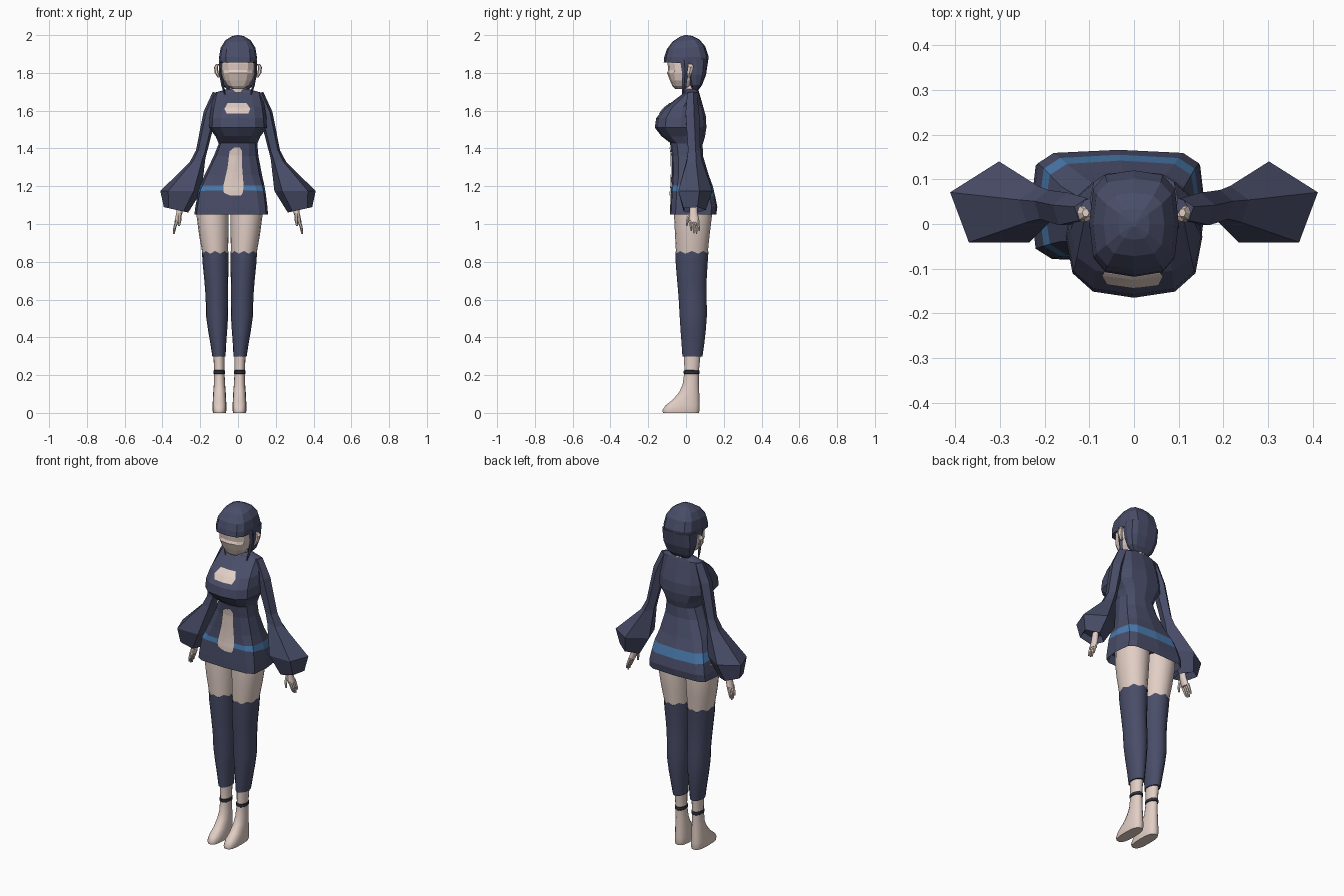
import bpy, bmesh, math
from mathutils import Vector
from mathutils.bvhtree import BVHTree


def material(name, rgb):
    m = bpy.data.materials.new(name)
    m.diffuse_color = (*rgb, 1)
    return m


NAVY = material("navy_cloth", (0.066, 0.074, 0.138))
SKIN = material("skin", (0.76, 0.62, 0.56))
BLUE = material("blue_band", (0.069, 0.20, 0.43))
DARK = material("dark_strap", (0.03, 0.032, 0.045))


def ring(z0, z1, cx, hw, yf, yb, n=12, p=2.0, jag=0.0):
    """Superellipse section; z runs from z0 at the front to z1 at the back."""
    pts = []
    for i in range(n):
        t = 2 * math.pi * i / n
        c, s = math.cos(t), math.sin(t)
        x = math.copysign(abs(c) ** (2 / p), c)
        y = math.copysign(abs(s) ** (2 / p), s)
        z = z0 + (z1 - z0) * (y + 1) / 2 + jag * (-1) ** i
        pts.append(Vector((cx + hw * x, (yf + yb) / 2 + (yb - yf) / 2 * y, z)))
    return pts


def loft(name, rings, mats, smooth=False, rule=None):
    """Skin a list of equal rings, cap the ends."""
    bm = bmesh.new()
    vs = [[bm.verts.new(p) for p in r] for r in rings]
    n = len(vs[0])
    for k in range(len(vs) - 1):
        for i in range(n):
            j = (i + 1) % n
            f = bm.faces.new((vs[k][i], vs[k][j], vs[k + 1][j], vs[k + 1][i]))
            f.material_index = rule(k) if rule else 0
            f.smooth = smooth
    bm.faces.new(vs[0])
    bm.faces.new(vs[-1])
    bmesh.ops.recalc_face_normals(bm, faces=bm.faces)
    return finish(name, bm, mats)


def finish(name, bm, mats):
    me = bpy.data.meshes.new(name)
    bm.to_mesh(me)
    bm.free()
    for m in mats:
        me.materials.append(m)
    ob = bpy.data.objects.new(name, me)
    bpy.context.collection.objects.link(ob)
    return ob


def limb(name, path, mat, n=6, smooth=False):
    """Mostly vertical tube through (x, y, z, rx, ry) stations."""
    return loft(name, [ring(z, z, x, rx, y - ry, y + ry, n) for x, y, z, rx, ry in path],
                [mat], smooth)


# dress body: z front, z back, centre x, half width, y front, y back, squareness
body = [
    (1.715, 1.715, 0, 0.055, 0.0, 0.065, 2.2),
    (1.695, 1.695, 0, 0.125, -0.01, 0.07, 2.5),
    (1.615, 1.625, 0, 0.142, -0.115, 0.09, 2.7),
    (1.56, 1.57, 0, 0.150, -0.158, 0.105, 2.7),
    (1.51, 1.51, 0, 0.153, -0.165, 0.108, 2.7),
    (1.465, 1.46, 0, 0.118, -0.13, 0.10, 2.6),
    (1.43, 1.42, 0, 0.102, -0.085, 0.088, 2.5),
    (1.36, 1.36, -0.01, 0.118, -0.075, 0.09, 2.6),
    (1.26, 1.26, -0.025, 0.152, -0.075, 0.12, 3),
    (1.205, 1.20, -0.03, 0.170, -0.077, 0.142, 4),
    (1.178, 1.145, -0.033, 0.180, -0.08, 0.155, 4.5),
    (1.09, 1.09, -0.035, 0.191, -0.084, 0.166, 5),
    (1.05, 1.05, -0.036, 0.195, -0.085, 0.16, 5),
    (1.10, 1.10, -0.036, 0.180, -0.075, 0.15, 5),
]
dress = loft("dress", [ring(*b[:6], n=12, p=b[6]) for b in body], [NAVY, BLUE],
             rule=lambda k: 1 if k == 9 else 0)

# skin openings in the dress, laid on its front surface
tree = BVHTree.FromPolygons([v.co for v in dress.data.vertices],
                            [p.vertices for p in dress.data.polygons])


def opening(name, rows, cols=8, sub=4):
    fine = []
    for a, b in zip(rows, rows[1:]):
        fine += [[a[q] + (b[q] - a[q]) * i / sub for q in range(3)] for i in range(sub)]
    fine.append(rows[-1])
    bm = bmesh.new()
    grid = []
    for z, xl, xr in fine:
        row = []
        for i in range(cols + 1):
            x = xl + (xr - xl) * i / cols
            hit = tree.ray_cast(Vector((x, -1, z)), Vector((0, 1, 0)))[0]
            row.append(bm.verts.new((x, hit.y - 0.006, z)))
        grid.append(row)
    for a, b in zip(grid, grid[1:]):
        for i in range(cols):
            f = bm.faces.new((a[i], b[i], b[i + 1], a[i + 1]))
            f.normal_update()
            if f.normal.y > 0:
                f.normal_flip()
    finish(name, bm, [SKIN])


opening("chest_opening", [(1.64, -0.055, 0.045), (1.61, -0.072, 0.065), (1.585, -0.06, 0.055)])
opening("belly_opening", [(1.405, -0.02, 0.01), (1.385, -0.045, 0.022), (1.30, -0.055, 0.022),
                          (1.20, -0.078, 0.03), (1.165, -0.075, 0.025), (1.15, -0.04, 0.015)])

# neck and head
limb("neck", [(0, 0.03, 1.68, 0.045, 0.04), (0, 0.025, 1.78, 0.042, 0.04)], SKIN, 10, True)
face = [(1.90, 0.085, -0.085, 0.08), (1.85, 0.09, -0.098, 0.08), (1.815, 0.09, -0.094, 0.08),
        (1.80, 0.088, -0.100, 0.07), (1.76, 0.076, -0.085, 0.05), (1.73, 0.055, -0.072, 0.03),
        (1.715, 0.03, -0.058, 0.01)]
loft("face", [ring(z, z, 0, w, a, b, 12, 2.5) for z, w, a, b in face], [SKIN])

# hair: cap with fringe, back of the bob
cap = [(1.855, 1.85, 0.098, -0.118, 0.115), (1.885, 1.885, 0.100, -0.115, 0.12),
       (1.925, 1.94, 0.092, -0.102, 0.102), (1.965, 1.978, 0.068, -0.072, 0.07),
       (1.99, 1.995, 0.035, -0.035, 0.035), (2.0, 2.0, 0.006, -0.006, 0.006)]
loft("hair_cap", [ring(a, b, 0, w, f, k, 12, 3.2) for a, b, w, f, k in cap], [NAVY])
bob = [(1.87, 0.099, -0.01, 0.118), (1.79, 0.095, 0.005, 0.106),
       (1.735, 0.08, 0.02, 0.085), (1.705, 0.05, 0.035, 0.062)]
loft("hair_back", [ring(z, z, 0, w, f, k, 12, 3) for z, w, f, k in bob], [NAVY])

pent = [math.radians(90 + 72 * i) for i in range(5)]
for s, side in ((1, "left"), (-1, "right")):
    # ear and side lock
    limb("ear_" + side, [(s * 0.10, 0.015, 1.775, 0.008, 0.008), (s * 0.113, 0.018, 1.80, 0.01, 0.015),
                         (s * 0.117, 0.025, 1.83, 0.010, 0.018), (s * 0.108, 0.025, 1.848, 0.008, 0.01)], SKIN)
    limb("side_lock_" + side, [(s * 0.09, -0.01, 1.87, 0.01, 0.022), (s * 0.092, -0.005, 1.80, 0.009, 0.016),
                               (s * 0.08, -0.01, 1.73, 0.008, 0.012), (s * 0.068, -0.018, 1.68, 0.002, 0.003)], NAVY, 4)

    # five-sided bell sleeve: centre x, y, z, half sizes, drop towards the outside
    sleeve = [(0.105, 0.03, 1.69, 0.03, 0.028, 0.01), (0.148, 0.03, 1.585, 0.036, 0.040, 0.01),
              (0.192, 0.04, 1.39, 0.032, 0.036, 0.0), (0.215, 0.04, 1.335, 0.044, 0.045, -0.01),
              (0.302, 0.04, 1.175, 0.115, 0.10, 0.0), (0.328, 0.04, 1.075, 0.068, 0.065, 0.015),
              (0.32, 0.04, 1.11, 0.05, 0.05, 0.01)]
    loft("sleeve_" + side, [[Vector((s * (x + rx * math.cos(t)), y + ry * math.sin(t), z + d * math.cos(t)))
                             for t in pent] for x, y, z, rx, ry, d in sleeve], [NAVY])

    # hand with fingers and thumb
    limb("palm_" + side, [(s * 0.302, 0.04, 1.12, 0.016, 0.018), (s * 0.31, 0.04, 1.06, 0.016, 0.022),
                          (s * 0.323, 0.043, 1.01, 0.014, 0.029)], SKIN, 8, True)
    for i in range(4):
        y = 0.022 + 0.014 * i
        low = (0.963, 0.951, 0.948, 0.962)[i]
        limb(f"finger_{i + 1}_{side}", [(s * 0.322, y, 1.02, 0.010, 0.008), (s * 0.334, y + 0.004, 0.985, 0.008, 0.007),
                                        (s * 0.340, y + 0.006, low, 0.005, 0.004)], SKIN)
    limb("thumb_" + side, [(s * 0.308, 0.022, 1.055, 0.010, 0.010), (s * 0.308, 0.008, 1.02, 0.009, 0.008),
                           (s * 0.312, 0.004, 0.99, 0.005, 0.005)], SKIN)

    # legs stand about an axis slightly off centre
    def leg_rings(rows, n=16, grow=0.0, jags=()):
        return [ring(z, z, -0.045 + s * o, w + grow, f - grow, b + grow, n, p,
                     jags[i] if i < len(jags) else 0)
                for i, (z, o, w, f, b, p) in enumerate(rows)]

    thigh = [(1.13, 0.09, 0.085, -0.06, 0.135, 2.1), (1.04, 0.089, 0.085, -0.063, 0.137, 2.1),
             (0.94, 0.083, 0.078, -0.058, 0.125, 2.1), (0.83, 0.075, 0.066, -0.052, 0.113, 2)]
    loft("thigh_" + side, leg_rings(thigh), [SKIN], True)
    stocking = [(0.85, 0.076, 0.067, -0.054, 0.116, 2), (0.80, 0.074, 0.066, -0.052, 0.112, 2),
                (0.70, 0.070, 0.060, -0.044, 0.106, 2), (0.61, 0.067, 0.056, -0.036, 0.106, 2),
                (0.52, 0.066, 0.056, -0.031, 0.108, 2), (0.44, 0.063, 0.048, -0.026, 0.102, 2),
                (0.36, 0.059, 0.038, -0.020, 0.093, 2), (0.298, 0.056, 0.032, -0.016, 0.084, 2)]
    loft("stocking_" + side, leg_rings(stocking, 16, 0.003, (0.007,)), [NAVY], True)
    foot = [(0.32, 0.056, 0.030, -0.012, 0.078, 2), (0.22, 0.054, 0.027, -0.008, 0.068, 2),
            (0.15, 0.053, 0.030, -0.018, 0.068, 2), (0.11, 0.053, 0.033, -0.036, 0.070, 2.1),
            (0.07, 0.053, 0.035, -0.070, 0.071, 2.3), (0.04, 0.053, 0.037, -0.108, 0.072, 2.6),
            (0.015, 0.053, 0.037, -0.125, 0.072, 2.7), (0.0, 0.053, 0.034, -0.122, 0.068, 2.7)]
    loft("foot_" + side, leg_rings(foot), [SKIN], True)
    anklet = [(0.226, 0.054, 0.027, -0.008, 0.068, 2), (0.223, 0.054, 0.031, -0.012, 0.072, 2),
              (0.208, 0.054, 0.031, -0.012, 0.072, 2), (0.205, 0.054, 0.027, -0.008, 0.068, 2)]
    loft("anklet_" + side, leg_rings(anklet), [DARK])
